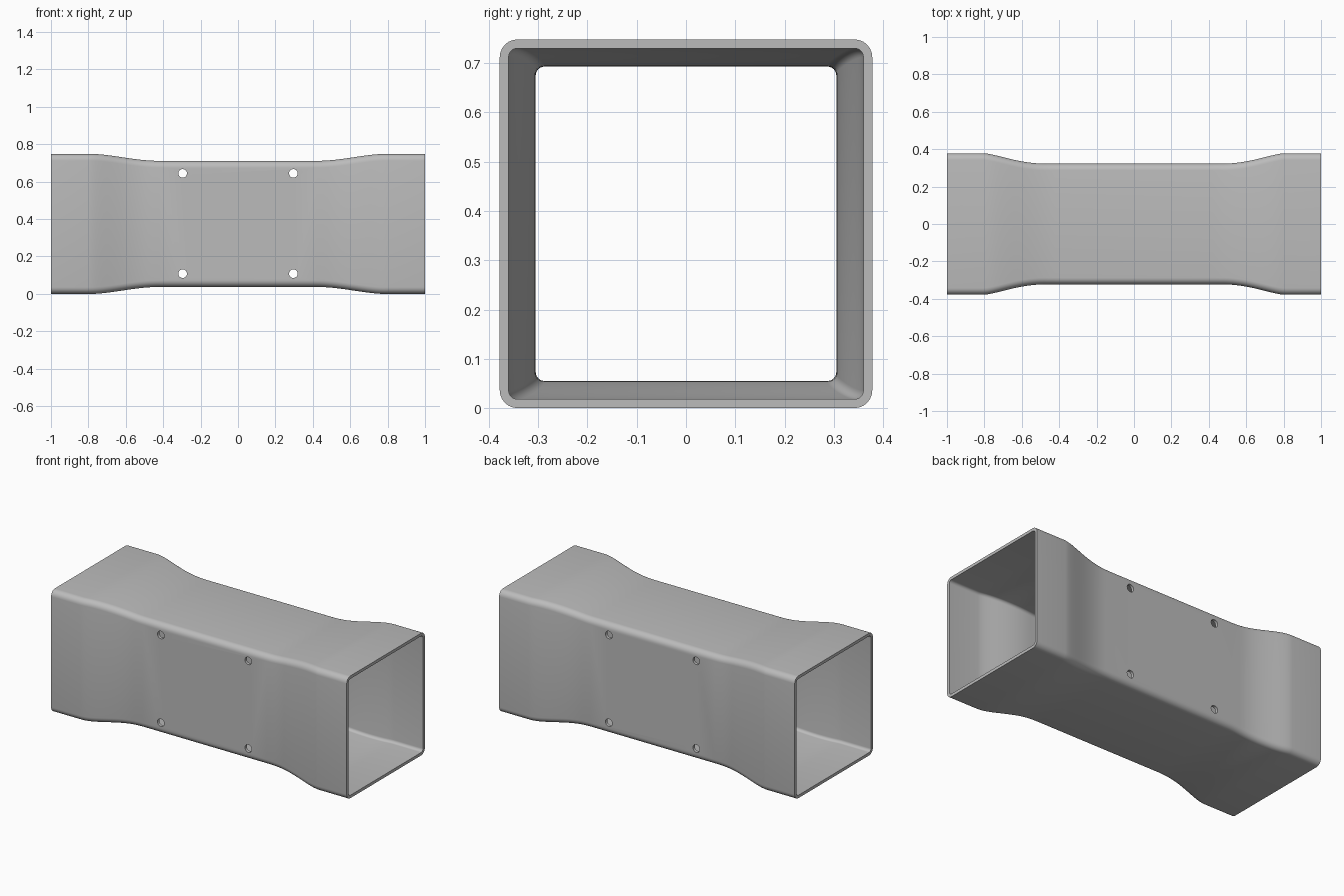
import bpy, bmesh, math
from mathutils import Vector

old = bpy.data.objects.get("Cube")
if old:
    bpy.data.objects.remove(old, do_unlink=True)

WALL = 0.018
MID_Z = 0.374
ARC_STEPS = 6

steel = bpy.data.materials.new("grey_steel")
steel.use_nodes = True
colour = (0.5, 0.5, 0.5, 1)
steel.diffuse_color = colour
steel.node_tree.nodes["Principled BSDF"].inputs["Base Color"].default_value = colour


def ease(x, outer, inner, power):
    """Waist blend: 0 at the flared ends, 1 along the narrow middle."""
    t = min(max((outer - abs(x)) / (outer - inner), 0), 1) ** power
    return t * t * (3 - 2 * t)


def section(bm, x, inset):
    """Rounded rectangle across the tube at x."""
    half_y = 0.378 - 0.055 * ease(x, 0.8, 0.48, 0.75) - inset
    half_z = 0.374 - 0.037 * ease(x, 0.78, 0.42, 0.9) - inset
    radius = 0.036 - inset
    ring = []
    for q, (sy, sz) in enumerate([(1, 1), (-1, 1), (-1, -1), (1, -1)]):
        for i in range(ARC_STEPS + 1):
            a = (q + i / ARC_STEPS) * math.pi / 2
            ring.append(bm.verts.new((
                x,
                sy * (half_y - radius) + radius * math.cos(a),
                MID_Z + sz * (half_z - radius) + radius * math.sin(a))))
    return ring


def bridge(bm, a, b):
    n = len(a)
    for i in range(n):
        j = (i + 1) % n
        bm.faces.new((a[i], a[j], b[j], b[i]))


# Waisted square tube with an inner and an outer skin
bends = [0.42 + 0.02 * i for i in range(20)]
stations = [-1] + [-x for x in reversed(bends)] + bends + [1]
bm = bmesh.new()
skins = [[section(bm, x, inset) for x in stations] for inset in (0, WALL)]
for skin in skins:
    for a, b in zip(skin, skin[1:]):
        bridge(bm, a, b)
for end in (0, -1):
    bridge(bm, skins[0][end], skins[1][end])
bmesh.ops.recalc_face_normals(bm, faces=bm.faces)
mesh = bpy.data.meshes.new("square_tube")
bm.to_mesh(mesh)
bm.free()
mesh.materials.append(steel)
tube = bpy.data.objects.new("square_tube", mesh)
bpy.context.collection.objects.link(tube)

# Bolt holes through the front and back walls
for x in (-0.296, 0.296):
    for z in (0.108, 0.644):
        bpy.ops.mesh.primitive_cylinder_add(
            vertices=24, radius=0.023, depth=1,
            location=(x, 0, z), rotation=(math.pi / 2, 0, 0))
        cutter = bpy.context.object
        cutter.name = "hole_cutter"
        cut = tube.modifiers.new("bolt_hole", 'BOOLEAN')
        cut.operation = 'DIFFERENCE'
        cut.solver = 'EXACT'
        cut.object = cutter
        bpy.ops.object.select_all(action='DESELECT')
        tube.select_set(True)
        bpy.context.view_layer.objects.active = tube
        bpy.ops.object.modifier_apply(modifier=cut.name)
        bpy.data.objects.remove(cutter, do_unlink=True)

bpy.ops.object.shade_smooth_by_angle(angle=math.radians(30))
